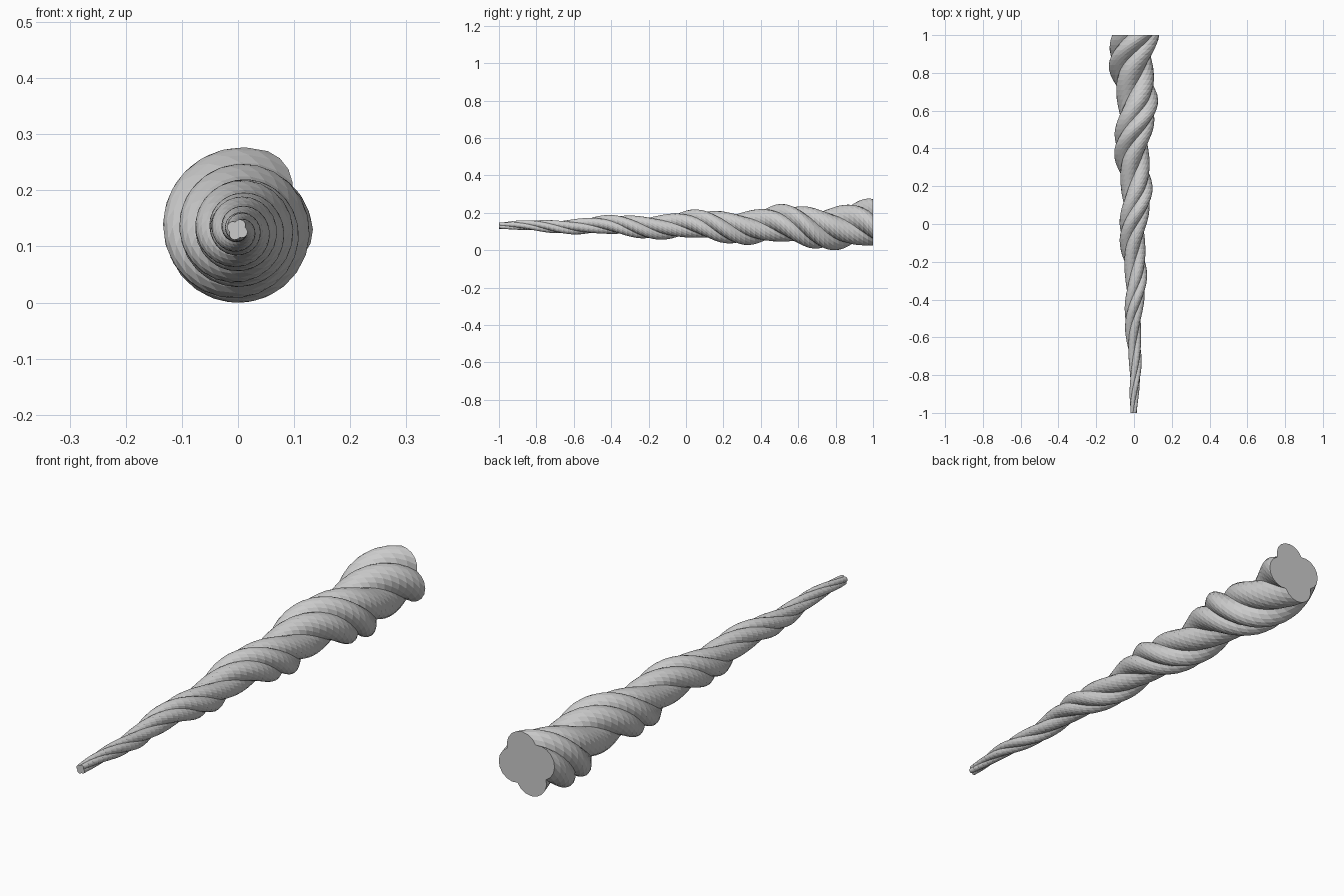
import bpy, bmesh
from math import pi, cos, sin, sqrt, radians

if "Cube" in bpy.data.objects:
    bpy.data.objects.remove(bpy.data.objects["Cube"])

RINGS = 76            # rings along the length
LOBES, SEG = 4, 8     # strands and facets per strand
C, RHO = 0.060, 0.068 # strand centre distance and strand radius at the thick end
OFFSET = 0.021        # how far the bundle wanders from the axis
STRAND_PITCH, WANDER_PITCH = 0.62, 0.465
PHASE = radians(70)


def section(y):
    """Four-lobed rope section at y: tapered, twisted and pushed off axis."""
    t = (y + 1) / 2
    s = 0.15 + 0.85 * t
    twist = PHASE + 2 * pi * (1 - y) / STRAND_PITCH
    wander = PHASE + 2 * pi * (1 - y) / WANDER_PITCH
    cx, cz = OFFSET * s * cos(wander), OFFSET * s * sin(wander)
    pts = []
    for lobe in range(LOBES):
        for k in range(SEG):
            phi = -pi / LOBES + 2 * pi / LOBES * k / SEG
            r = s * (C * cos(phi) + sqrt(RHO ** 2 - (C * sin(phi)) ** 2))
            a = twist + lobe * 2 * pi / LOBES + phi
            pts.append((cx + r * cos(a), y, cz + r * sin(a)))
    return pts


# Twisted tapering body
bm = bmesh.new()
rings = [[bm.verts.new(p) for p in section(-1 + 2 * i / RINGS)]
         for i in range(RINGS + 1)]
n = LOBES * SEG
for a, b in zip(rings, rings[1:]):
    for k in range(n):
        m = (k + 1) % n
        bm.faces.new((a[k], a[m], b[m], b[k]))

# Flat end caps
bm.faces.new(rings[0])
bm.faces.new(rings[-1])
bmesh.ops.recalc_face_normals(bm, faces=bm.faces)

# Stand on the ground, centred in x
xs = [v.co.x for v in bm.verts]
low = min(v.co.z for v in bm.verts)
bmesh.ops.translate(bm, verts=bm.verts, vec=(-(min(xs) + max(xs)) / 2, 0, -low))

mesh = bpy.data.meshes.new("twisted_horn")
bm.to_mesh(mesh)
bm.free()
horn = bpy.data.objects.new("twisted_horn", mesh)
bpy.context.collection.objects.link(horn)
